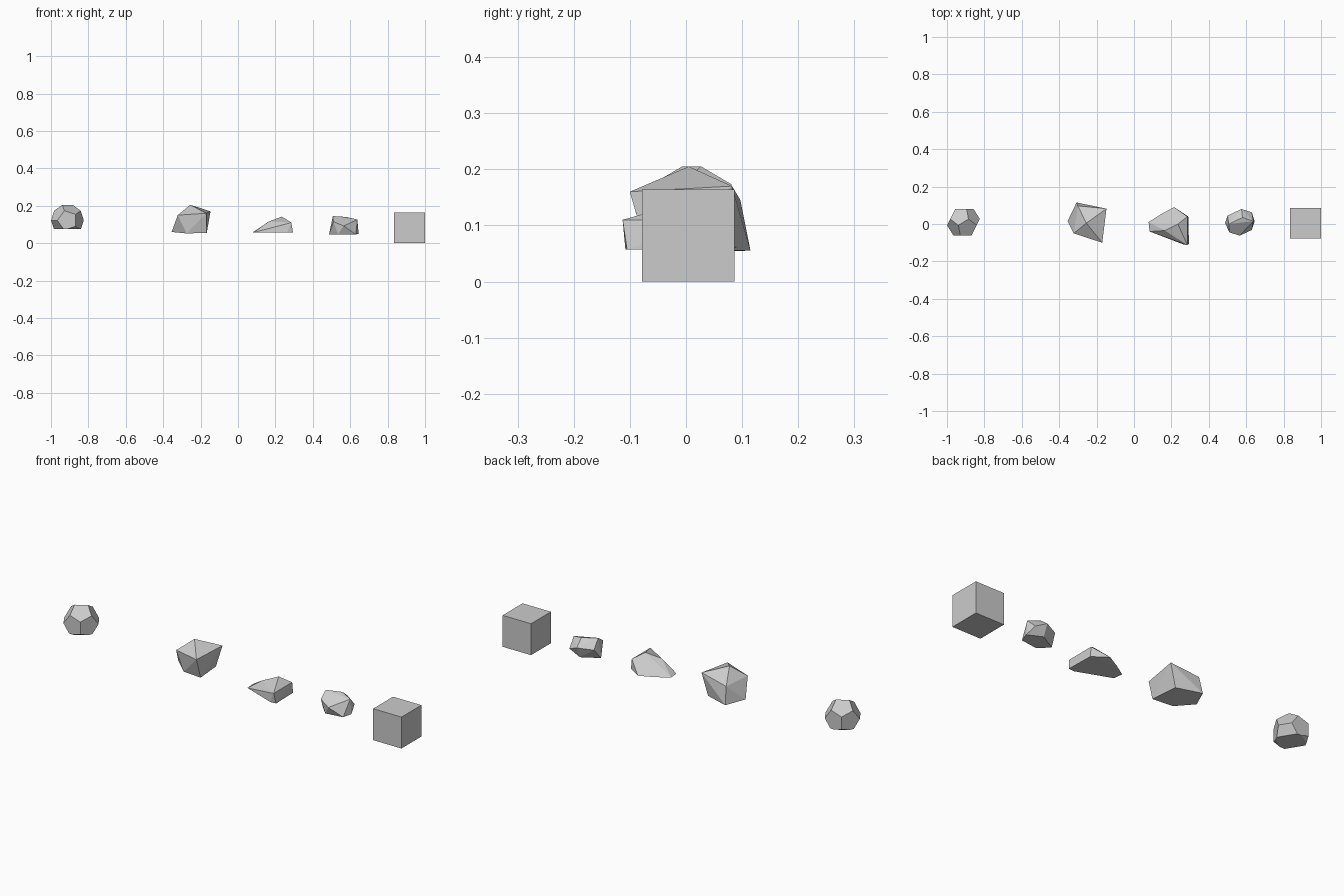
import bpy, bmesh, math
from mathutils import Vector, Matrix

if "Cube" in bpy.data.objects:
    bpy.data.objects.remove(bpy.data.objects["Cube"])


def finish(bm, name):
    """Merge coplanar triangles and store the mesh as an object."""
    bmesh.ops.dissolve_limit(bm, angle_limit=math.radians(1), verts=bm.verts, edges=bm.edges)
    bmesh.ops.recalc_face_normals(bm, faces=bm.faces)
    me = bpy.data.meshes.new(name)
    bm.to_mesh(me)
    bm.free()
    ob = bpy.data.objects.new(name, me)
    bpy.context.collection.objects.link(ob)
    return ob


def hull(points):
    """Faceted stone: convex hull of a few corner points."""
    bm = bmesh.new()
    for p in points:
        bm.verts.new(p)
    res = bmesh.ops.convex_hull(bm, input=bm.verts)
    loose = [v for v in bm.verts if not v.link_faces]
    bmesh.ops.delete(bm, geom=loose, context='VERTS')
    return bm


# Cube block
bm = bmesh.new()
bmesh.ops.create_cube(bm, size=0.164,
                      matrix=Matrix.Translation((0.917, 0.004, 0.082)))
finish(bm, "cube_block")

# Round stone: dodecahedron (dual of an icosahedron) with a flat base
ico = bmesh.new()
bmesh.ops.create_icosphere(ico, subdivisions=1, radius=1)
turn = Matrix.Rotation(math.radians(90), 3, 'X')
centre, radius, base = Vector((-0.912, 0.01, 0.122)), 0.089, 0.077
pts = [centre + turn @ f.calc_center_median().normalized() * radius for f in ico.faces]
ico.free()
bm = hull(pts)
bmesh.ops.bisect_plane(bm, geom=bm.verts[:] + bm.edges[:] + bm.faces[:],
                       plane_co=(0, 0, base), plane_no=(0, 0, 1), clear_inner=True)
pts = [v.co.copy() for v in bm.verts]
bm.free()
finish(hull(pts), "round_stone")

# Large peaked stone
finish(hull([
    (-0.255, 0.005, 0.205),
    (-0.147, 0.082, 0.170), (-0.170, -0.100, 0.160),
    (-0.322, -0.050, 0.150), (-0.300, 0.097, 0.145),
    (-0.307, 0.115, 0.055), (-0.355, 0.015, 0.060),
    (-0.275, -0.055, 0.052), (-0.167, -0.070, 0.055),
    (-0.180, 0.075, 0.055),
]), "large_stone")

# Flat wedge stone
finish(hull([
    (0.235, 0.000, 0.142), (0.165, -0.035, 0.116),
    (0.285, 0.040, 0.110), (0.285, -0.113, 0.110),
    (0.078, 0.010, 0.057), (0.083, -0.040, 0.057),
    (0.145, 0.053, 0.057), (0.215, 0.090, 0.060),
    (0.290, 0.040, 0.057), (0.294, -0.105, 0.057),
    (0.262, -0.108, 0.057),
]), "wedge_stone")

# Small stone
finish(hull([
    (0.507, 0.000, 0.145), (0.580, 0.035, 0.140),
    (0.638, 0.015, 0.126), (0.575, 0.080, 0.105),
    (0.630, 0.062, 0.080), (0.565, -0.062, 0.092),
    (0.510, -0.045, 0.115), (0.500, 0.045, 0.100),
    (0.487, 0.005, 0.047), (0.535, -0.045, 0.047),
    (0.630, -0.032, 0.047), (0.645, 0.015, 0.050),
    (0.575, 0.055, 0.047),
]), "small_stone")
